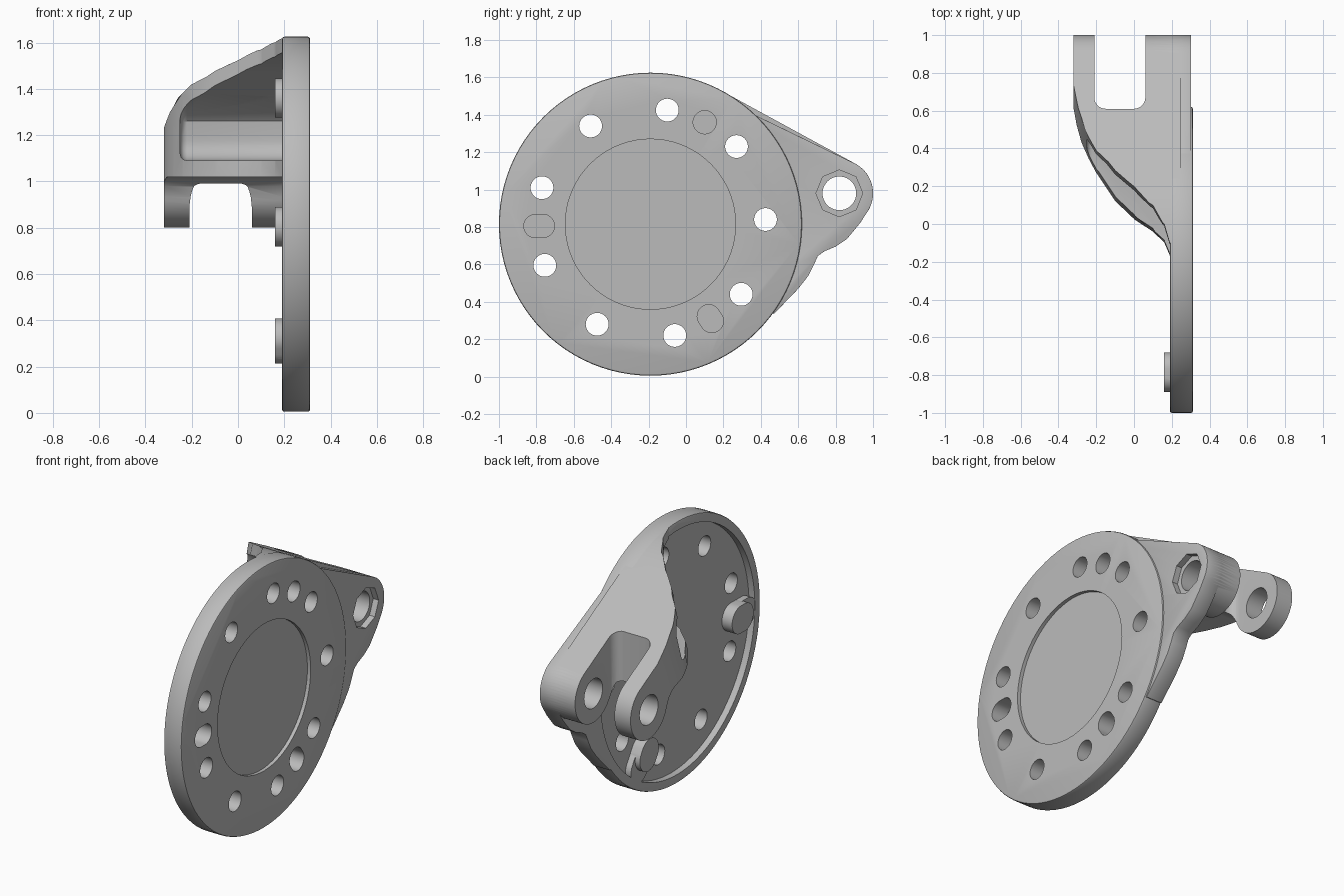
import bpy, bmesh, math
from math import sin, cos, radians, sqrt

if "Cube" in bpy.data.objects:
    bpy.data.objects.remove(bpy.data.objects["Cube"])

DISC, R = (-0.19, 0.815), 0.81      # disc centre (y, z) and radius
EAR, ER = (0.82, 0.98), 0.18        # lug centre and radius
TAN = 61.3                          # angle of the common tangent

mat = bpy.data.materials.new("satin_grey")
mat.diffuse_color = (0.5, 0.5, 0.5, 1)
mat.use_nodes = True
mat.node_tree.nodes["Principled BSDF"].inputs["Base Color"].default_value = mat.diffuse_color


def arc(c, r, a0, a1, n=24):
    return [(c[0] + r * cos(radians(a0 + (a1 - a0) * i / n)),
             c[1] + r * sin(radians(a0 + (a1 - a0) * i / n))) for i in range(n + 1)]


def circle(c, r, n=48):
    return arc(c, r, 0, 360, n)[:-1]


def capsule(c, r, stretch):
    """Round outline stretched along the direction away from the disc centre."""
    a = math.degrees(math.atan2(c[1] - DISC[1], c[0] - DISC[0]))
    dy, dz = stretch * cos(radians(a)), stretch * sin(radians(a))
    return (arc((c[0] + dy, c[1] + dz), r, a - 90, a + 90)
            + arc((c[0] - dy, c[1] - dz), r, a + 90, a + 270))


def loft(name, rings):
    """Closed solid through rings of equal point count."""
    bm = bmesh.new()
    vs = [[bm.verts.new(p) for p in ring] for ring in rings]
    n = len(vs[0])
    for a, b in zip(vs, vs[1:]):
        for i in range(n):
            bm.faces.new((a[i], a[(i + 1) % n], b[(i + 1) % n], b[i]))
    bm.faces.new(vs[0][::-1])
    bm.faces.new(vs[-1])
    bmesh.ops.recalc_face_normals(bm, faces=bm.faces)
    me = bpy.data.meshes.new(name)
    bm.to_mesh(me)
    bm.free()
    me.materials.append(mat)
    ob = bpy.data.objects.new(name, me)
    bpy.context.collection.objects.link(ob)
    return ob


def prism(name, pts, a, b, axis="x"):
    put = (lambda t, p: (t, p[0], p[1])) if axis == "x" else (lambda t, p: (p[0], p[1], t))
    return loft(name, [[put(t, p) for p in pts] for t in (a, b)])


def bake(ob):
    dg = bpy.context.evaluated_depsgraph_get()
    me = bpy.data.meshes.new_from_object(ob.evaluated_get(dg))
    ob.modifiers.clear()
    ob.data = me


def combine(ob, other, op="DIFFERENCE"):
    m = ob.modifiers.new("bool", "BOOLEAN")
    m.operation, m.solver, m.object = op, "EXACT", other
    bake(ob)
    bpy.data.objects.remove(other)


def bevel(ob, width, angle=40, segments=2):
    m = ob.modifiers.new("bevel", "BEVEL")
    m.width, m.segments, m.angle_limit = width, segments, radians(angle)
    bake(ob)


# Disc with a raised back rim and a shallow round front recess
disc = prism("disc", circle(DISC, R, 96), 0.19, 0.312)
bevel(disc, 0.01)
combine(disc, prism("cut", circle(DISC, 0.755, 96), 0.1, 0.23))
combine(disc, prism("cut", circle(DISC, 0.455, 72), 0.29, 0.4))

# Three locating bosses, each with a rim-level pad and a blind front hole
bosses = [((-0.785, 0.805), 0.02), ((0.10, 1.36), 0.0), ((0.13, 0.31), 0.015)]
for c, s in bosses:
    k = 0.12
    out = (c[0] + (c[0] - DISC[0]) * k, c[1] + (c[1] - DISC[1]) * k)
    combine(disc, prism("pad", capsule(out, 0.085, 0.02), 0.192, 0.26), "UNION")
    combine(disc, prism("boss", capsule(c, 0.085, s), 0.16, 0.262), "UNION")
for c, s in bosses:
    combine(disc, prism("cut", capsule(c, 0.062, s), 0.21, 0.4))

# Bolt holes through the disc
for c in [(-0.51, 1.34), (-0.10, 1.425), (0.27, 1.23), (0.425, 0.84), (0.295, 0.44),
          (-0.06, 0.22), (-0.475, 0.28), (-0.755, 0.595), (-0.77, 1.01)]:
    combine(disc, prism("cut", circle(c, 0.061, 32), 0.0, 0.5))

# Fork arm: side profile ...
side = (arc(DISC, R - 0.002, 100, TAN) + arc(EAR, ER, TAN, -165, 40)
        + [(0.625, 0.98), (0.59, 1.008), (0.54, 1.02), (-0.3, 1.02)])
arm = prism("fork_arm", side, -0.32, 0.25)


# ... trimmed by a sweeping diagonal front (x, y at the bottom, y at the top)
def top_z(y):
    return DISC[1] + sqrt(R * R - (y - DISC[0]) ** 2) if y < 0.2 else 1.525 - 0.548 * (y - 0.2)


sweep = [(-0.321, 0.62, 0.74), (-0.305, 0.52, 0.66), (-0.28, 0.43, 0.57), (-0.24, 0.34, 0.46),
         (-0.2, 0.265, 0.39), (-0.1, 0.115, 0.285), (0.0, 0.02, 0.2), (0.1, -0.045, 0.10),
         (0.16, -0.1, 0.0), (0.19, -0.17, -0.1), (0.26, -0.2, -0.15)]
rings = []
for z in (0.7, 1.0, 1.7):
    ring = [(x, b + (t - b) * max(0, z - 1) / (top_z(t) - 1), z) for x, b, t in sweep]
    rings.append(ring + [(0.26, 1.1, z), (-0.321, 1.1, z)])
combine(arm, loft("trim", rings), "INTERSECT")

# Pocket behind the diagonal front
pocket = (arc(DISC, 0.745, 125, TAN) + [(0.47, 1.295), (0.5, 1.26), (0.505, 1.2)]
          + arc((0.42, 1.175), 0.085, 0, -90, 8) + [(-0.6, 1.09)])
cut = prism("cut", pocket, -0.25, 0.3)
bevel(cut, 0.03, 60, 3)
combine(arm, cut)

# Ear plate joining the arm to the disc edge
edge = (arc(EAR, ER, TAN, -35, 30)
        + [(0.93, 0.82), (0.86, 0.735), (0.80, 0.695), (0.74, 0.67), (0.705, 0.645),
           (0.685, 0.60), (0.655, 0.54), (0.60, 0.47), (0.47, 0.335)]
        + arc(DISC, 0.77, -37, TAN, 40))
plate = prism("ear_plate", edge, 0.192, 0.302)
bevel(plate, 0.008, 60)
combine(arm, plate, "UNION")

# Fork slot with rounded inner corners
slot = (arc((0.0, 0.67), 0.06, 0, -90, 8) + arc((-0.15, 0.67), 0.06, -90, -180, 8)
        + [(-0.21, 1.2), (0.06, 1.2)])
combine(arm, prism("cut", slot, 0.5, 1.8, "z"))

# Pin hole through both lugs, countersunk on the outside
combine(arm, prism("cut", circle(EAR, 0.09, 40), -0.6, 0.6))
combine(arm, prism("cut", circle(EAR, 0.125, 8), 0.265, 0.5))

for ob in (disc, arm):
    ob.data.materials.clear()
    ob.data.materials.append(mat)
    bpy.ops.object.select_all(action="DESELECT")
    ob.select_set(True)
    bpy.context.view_layer.objects.active = ob
    bpy.ops.object.shade_smooth_by_angle(angle=radians(32))
